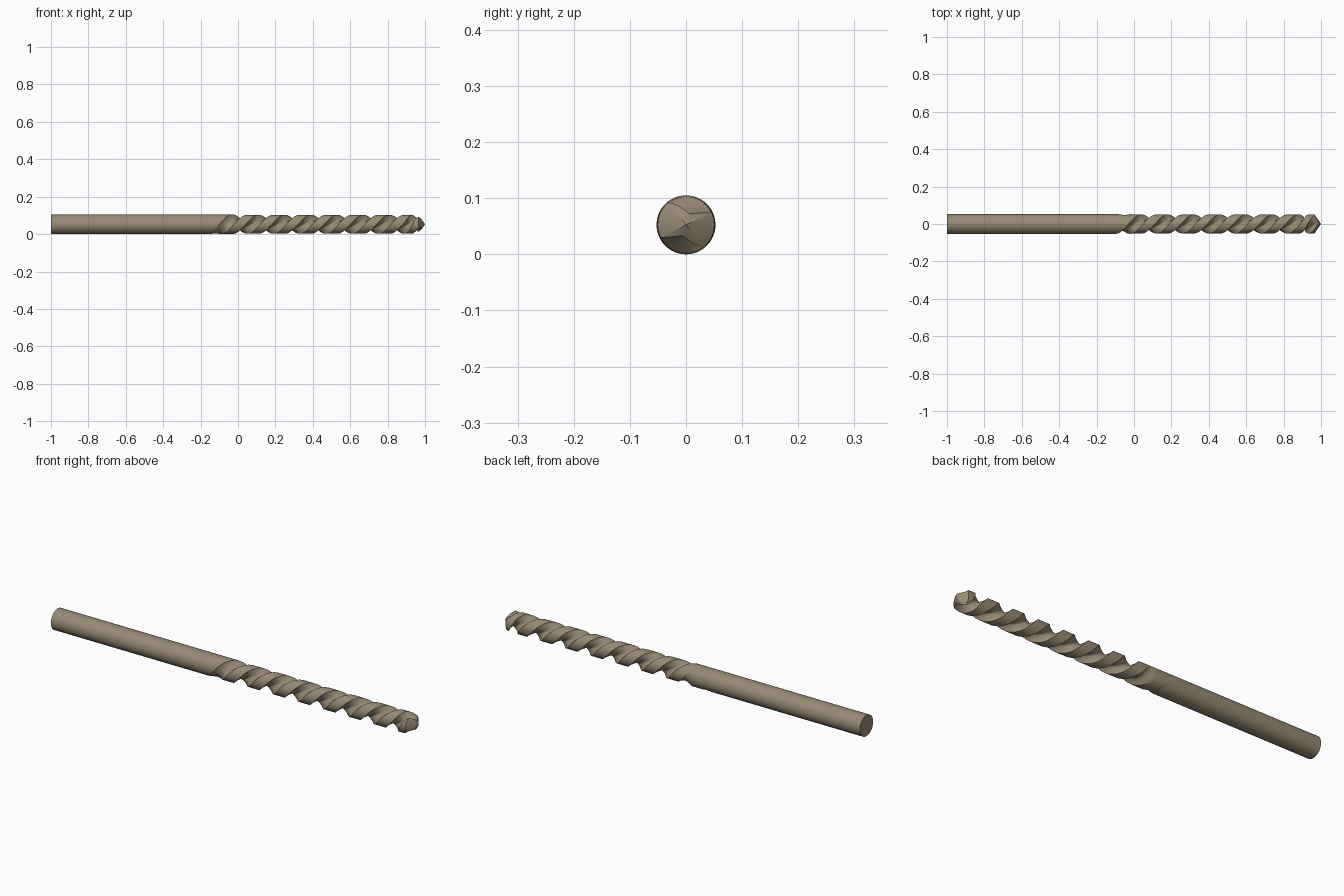
import bpy, bmesh, math

if "Cube" in bpy.data.objects:
    bpy.data.objects.remove(bpy.data.objects["Cube"])

R = 0.0525          # shank radius
RF = 0.0505         # fluted radius
WEB = 0.021         # core radius between flutes
PITCH = 0.28        # length of one full turn
N = 72              # points around

steel = bpy.data.materials.new("tan steel")
steel.diffuse_color = (0.31, 0.255, 0.175, 1)
steel.use_nodes = True
steel.node_tree.nodes["Principled BSDF"].inputs["Base Color"].default_value = steel.diffuse_color


def smooth(a, b, x):
    t = min(1, max(0, (x - a) / (b - a)))
    return t * t * (3 - 2 * t)


def add_part(name, stations, radius, twist):
    """Skin a closed body through rings of N points along x."""
    bm = bmesh.new()
    rings = []
    for x in stations:
        ring = []
        for i in range(N):
            phi = 2 * math.pi * i / N
            a = phi + twist(x)
            r, dx = radius(x, phi)
            ring.append(bm.verts.new((x + dx, r * math.cos(a), R + r * math.sin(a))))
        rings.append(ring)
    for p, q in zip(rings, rings[1:]):
        for i in range(N):
            j = (i + 1) % N
            bm.faces.new((p[i], p[j], q[j], q[i]))
    for ring in (rings[0], rings[-1]):
        c = bm.verts.new((sum(v.co.x for v in ring) / N, 0, R))
        for i in range(N):
            bm.faces.new((ring[i], ring[(i + 1) % N], c))
    bmesh.ops.recalc_face_normals(bm, faces=bm.faces[:])
    me = bpy.data.meshes.new(name)
    bm.to_mesh(me)
    bm.free()
    me.materials.append(steel)
    ob = bpy.data.objects.new(name, me)
    bpy.context.collection.objects.link(ob)
    bpy.ops.object.select_all(action='DESELECT')
    ob.select_set(True)
    bpy.context.view_layer.objects.active = ob
    bpy.ops.object.shade_smooth_by_angle(angle=math.radians(35))
    return ob


# Plain round shank
START = -0.19
add_part("shank", [-1.0, START], lambda x, p: (R, 0), lambda x: 0)


# Fluted body: two lands and two flutes, fading in from the shank, cone at the tip
LAND = math.radians(80)


def flute_radius(x, phi):
    p = phi % math.pi
    outer = R + (RF - R) * smooth(-0.03, 0.03, x)
    r = outer
    if p > LAND:
        t = (p - LAND) / (math.pi - LAND)
        dip = math.sin(math.pi * t ** 0.85) ** 0.8
        # one flute starts earlier than the other
        fade = smooth(-0.17, 0.05, x) if phi < math.pi else smooth(-0.09, 0.06, x)
        r = outer - (outer - WEB) * dip * fade
    # pull the outer edge back so the last ring forms the cone point
    dx = -0.7 * r * smooth(0.88, 1.0, x) if x > 0.88 else 0
    return r, dx


def flute_twist(x):
    # lands are centred on the top at x = 0.5
    return math.pi / 2 - LAND / 2 - 2 * math.pi * (x - 0.5) / PITCH


steps = 220
add_part("fluted_body", [START + (1 - START) * i / steps for i in range(steps + 1)],
         flute_radius, flute_twist)

# Bring the drill point to x = 1
body = bpy.data.objects["fluted_body"].data
tip = max(body.vertices, key=lambda v: v.co.x if abs(v.co.y) < 1e-6 and abs(v.co.z - R) < 1e-6 else -9)
tip.co.x = 1.0
